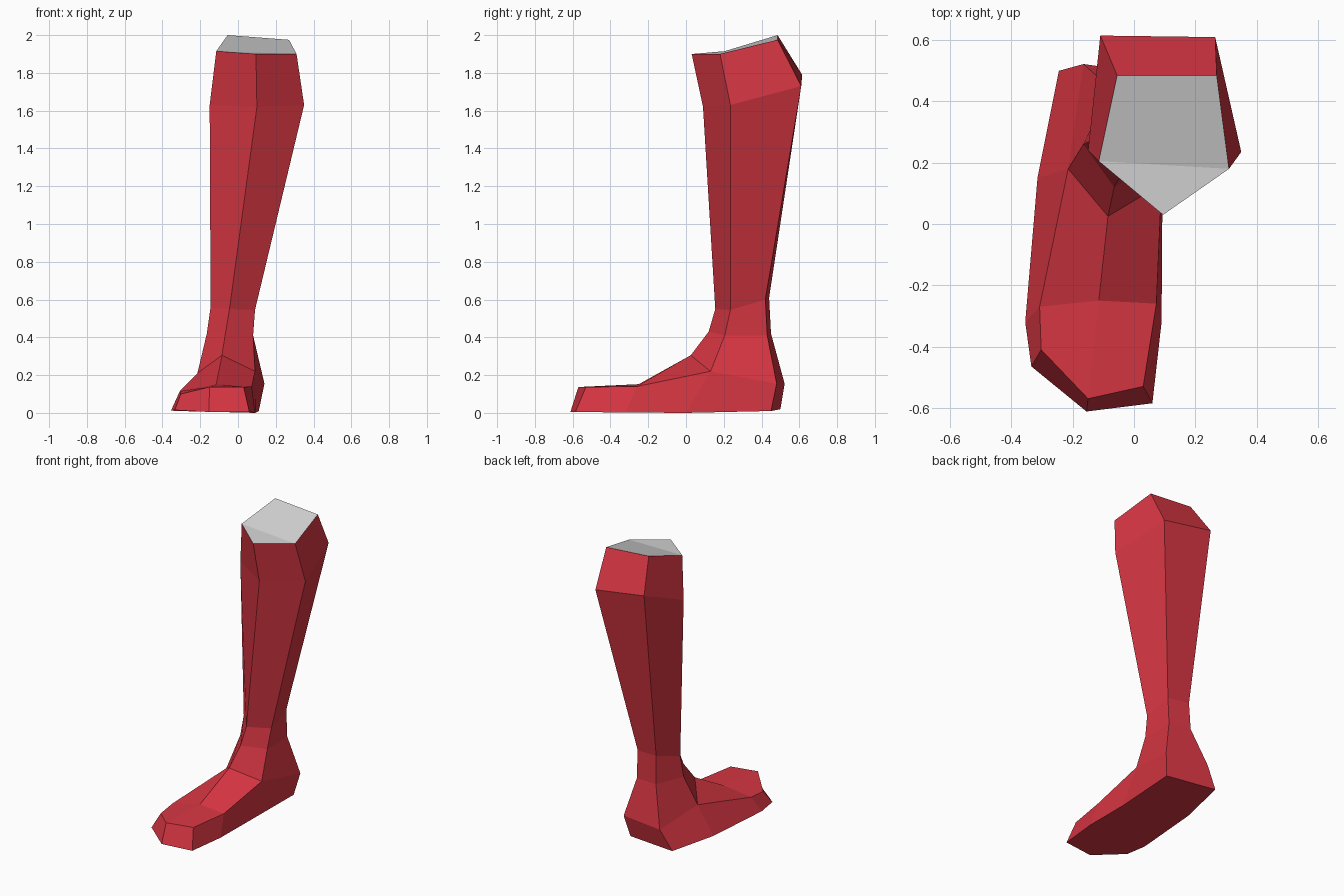
import bpy
import bmesh

default_cube = bpy.data.objects.get("Cube")
if default_cube:
    bpy.data.objects.remove(default_cube, do_unlink=True)


def make_material(name, colour):
    mat = bpy.data.materials.new(name)
    mat.use_nodes = True
    mat.diffuse_color = colour
    shader = next(n for n in mat.node_tree.nodes if n.type == 'BSDF_PRINCIPLED')
    shader.inputs["Base Color"].default_value = colour
    shader.inputs["Roughness"].default_value = 0.8
    return mat


red = make_material("red", (0.68, 0.037, 0.055, 1))
grey = make_material("light grey", (0.66, 0.66, 0.66, 1))

bm = bmesh.new()


def ring(points):
    return [bm.verts.new(p) for p in points]


def bridge(upper, lower):
    """Join two closed loops of equal length with quads."""
    n = len(upper)
    for i in range(n):
        j = (i + 1) % n
        bm.faces.new((upper[i], upper[j], lower[j], lower[i]))


# Shin cross-sections, each ordered: front, right, back right, back left, left
knee = ring([(.095, .03, 1.9), (.31, .18, 1.9), (.27, .485, 1.975),
             (-.055, .485, 2), (-.115, .205, 1.915)])
calf = ring([(.1, .09, 1.62), (.35, .235, 1.63), (.265, .61, 1.73),
             (-.11, .615, 1.79), (-.15, .24, 1.63)])
shin = ring([(-.045, .155, .55), (.09, .235, .545), (.075, .42, .6),
             (-.08, .44, .61), (-.145, .27, .56)])
ankle = ring([(-.065, .12, .43), (.08, .205, .41), (.075, .43, .41),
              (-.085, .45, .42), (-.165, .26, .42)])
instep = ring([(-.085, .025, .305), (.09, .13, .22), (.14, .48, .155),
               (-.165, .522, .155), (-.215, .18, .21)])

sections = [knee, calf, shin, ankle, instep]
for upper, lower in zip(sections, sections[1:]):
    bridge(upper, lower)

# Cut top of the leg
front, right, back_right, back_left, left = knee
for corners in ((front, right, left), (left, right, back_right, back_left)):
    bm.faces.new(corners).material_index = 1

# Top of the foot: knuckle line, then toe edge
front, right, heel_right, heel_left, left = instep
ball_left, ball_mid, ball_right = ring(
    [(-.308, -.27, .115), (-.115, -.25, .152), (.073, -.26, .14)])
toe = ring([(-.303, -.41, .1), (-.15, -.57, .137), (.03, -.53, .137)])
bm.faces.new((left, front, ball_mid, ball_left))
bm.faces.new((front, right, ball_right, ball_mid))
bm.faces.new((ball_left, ball_mid, toe[1], toe[0]))
bm.faces.new((ball_mid, ball_right, toe[2], toe[1]))

# Foot sides and sole
rim = [heel_left, left, ball_left, *toe, ball_right, right, heel_right]
sole = ring([(-.245, .5, .02), (-.315, .15, .01), (-.355, -.32, .012),
             (-.335, -.465, .015), (-.155, -.612, .005), (.06, -.585, .005),
             (.09, -.32, .002), (.092, 0, 0), (.11, .45, .01)])
bridge(rim, sole)
bm.faces.new(sole)

bmesh.ops.recalc_face_normals(bm, faces=bm.faces)
mesh = bpy.data.meshes.new("lower_leg_and_foot")
bm.to_mesh(mesh)
bm.free()
mesh.materials.append(red)
mesh.materials.append(grey)
leg = bpy.data.objects.new("lower_leg_and_foot", mesh)
bpy.context.collection.objects.link(leg)
